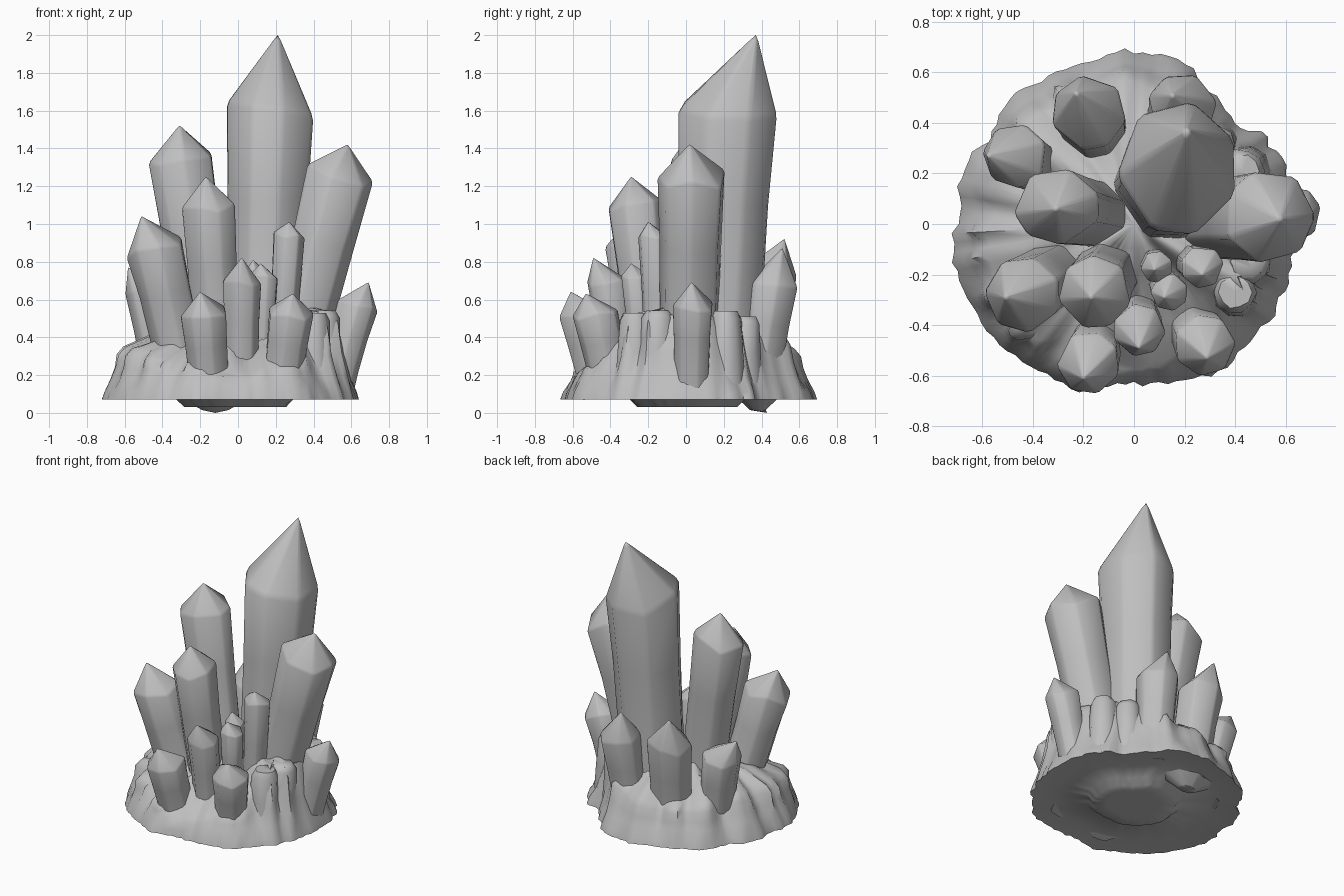
import bpy, bmesh, math, random
from mathutils import Vector, noise

random.seed(4)

start_cube = bpy.data.objects.get("Cube")
if start_cube:
    bpy.data.objects.remove(start_cube)

# One grey stone colour for everything
stone = bpy.data.materials.new("grey_stone")
stone.use_nodes = True
stone.diffuse_color = (0.52, 0.52, 0.52, 1)
stone.node_tree.nodes["Principled BSDF"].inputs["Base Color"].default_value = stone.diffuse_color


def finish(bm, name, angle):
    """Turn a bmesh into a smooth shaded stone object."""
    bmesh.ops.recalc_face_normals(bm, faces=bm.faces)
    mesh = bpy.data.meshes.new(name)
    bm.to_mesh(mesh)
    bm.free()
    mesh.materials.append(stone)
    obj = bpy.data.objects.new(name, mesh)
    bpy.context.collection.objects.link(obj)
    bpy.ops.object.select_all(action='DESELECT')
    obj.select_set(True)
    bpy.context.view_layer.objects.active = obj
    bpy.ops.object.shade_smooth_by_angle(angle=math.radians(angle))


def loft(rings, first, last):
    """Skin rings of points and close both ends with a point."""
    bm = bmesh.new()
    loops = [[bm.verts.new(p) for p in ring] for ring in rings]
    count = len(loops[0])
    for low, high in zip(loops, loops[1:]):
        for i in range(count):
            j = (i + 1) % count
            bm.faces.new((low[i], low[j], high[j], high[i]))
    for loop, point in ((loops[0], first), (loops[-1], last)):
        centre = bm.verts.new(point)
        for i in range(count):
            bm.faces.new((loop[i], loop[(i + 1) % count], centre))
    return bm


def crystal(name, shoulder, tip, radius, root=0.8, stretch=1.0, depth=0.1, sides=7):
    """Leaning prism with softened corners and a pointed crown."""
    shoulder, tip = Vector(shoulder), Vector(tip)
    base = Vector((shoulder.x * root, shoulder.y * root, depth))
    axis = shoulder - base
    lean = axis / axis.z
    turn = random.uniform(0, math.tau)
    corners = []
    for i in range(sides):
        angle = turn + math.tau * (i + random.uniform(-0.2, 0.2)) / sides
        drop = random.uniform(-0.18, 0.18) * radius
        corners += [(angle - 0.08, drop), (angle + 0.08, drop)]

    def ring(centre, size, jag, wobble=0.0):
        points = []
        for angle, drop in corners:
            reach = radius * size * (1 + random.uniform(-wobble, wobble))
            x, y = reach * math.cos(angle), reach * stretch * math.sin(angle)
            z = drop * jag - x * lean.x - y * lean.y
            points.append(centre + Vector((x, y, z)))
        return points

    rings = [ring(base, 0.96, 0),
             ring(base + axis * 0.3, 0.92, 0, 0.02),
             ring(base + axis * 0.65, 0.96, 0, 0.02),
             ring(shoulder - axis.normalized() * radius * 0.06, 1.04, 1),
             ring(shoulder.lerp(tip, 0.06), 0.99, 1),
             ring(shoulder.lerp(tip, 0.93), 0.09, 0)]
    finish(loft(rings, base, tip), name, 50)


# Large crystals: shoulder centre, tip, radius, how far in the root sits, depth stretch
LARGE = {
    "main_crystal": ((.175, .22, 1.59), (.21, .37, 2), .225, .72, 1.12),
    "tall_left_crystal": ((-.305, .07, 1.35), (-.31, .06, 1.52), .162, .46, .88),
    "tall_right_crystal": ((.535, .03, 1.25), (.58, .02, 1.42), .172, .5, 1.02),
    "middle_crystal": ((-.155, -.27, 1.09), (-.17, -.29, 1.25), .137, .65, 1),
    "left_crystal": ((-.44, -.28, .87), (-.51, -.29, 1.04), .142, .65, 1),
}
for name, shape in LARGE.items():
    crystal(name, *shape, depth=.22)

# Small crystals round the rim and in the middle: shoulder centre, tip, radius
SMALL = {
    "back_left_crystal": ((-.18, .44, .72), (-.23, .52, .92), .14),
    "back_right_crystal": ((.19, .46, .68), (.15, .51, .87), .13),
    "outer_left_crystal": ((-.47, .27, .64), (-.58, .27, .77), .12),
    "outer_right_crystal": ((.63, .04, .57), (.69, .03, .69), .105),
    "front_left_crystal": ((-.18, -.55, .52), (-.2, -.61, .64), .118),
    "front_right_crystal": ((.28, -.48, .53), (.29, -.53, .63), .115),
    "front_centre_crystal": ((.02, -.42, .69), (.02, -.49, .82), .098),
    "slim_crystal": ((.27, -.17, .94), (.27, -.2, 1.01), .08),
    "short_crystal": ((.14, -.27, .72), (.12, -.29, .79), .07),
    "tiny_crystal": ((.09, -.17, .74), (.08, -.18, .81), .06),
}
for name, shape in SMALL.items():
    crystal(name, *shape)

# Rock mound: foot radius and ledge height at even steps round the circle
FOOT = [.64, .64, .63, .56, .6, .67, .68, .66, .67, .69, .67, .71,
        .70, .73, .71, .70, .70, .67, .63, .64, .67, .65, .66, .64]
LEDGE = [.53, .52, .46, .34, .32, .34, .35, .35, .27, .23, .27, .52]
SEGMENTS = 120


def around(table, turn):
    """Smoothly read a table that wraps round the circle."""
    place = (turn % 1) * len(table)
    i = int(place)
    t = place - i
    t = t * t * (3 - 2 * t)
    return table[i % len(table)] * (1 - t) + table[(i + 1) % len(table)] * t


def mound_column(turn):
    """Points from the underside, over the foot and ledge, inwards."""
    c, s = math.cos(math.tau * turn), math.sin(math.tau * turn)
    flute = noise.noise((c * 5, s * 5, 1)) * 0.05 + noise.noise((c * 10, s * 10, 7)) * 0.04
    bump = noise.noise((c * 4, s * 4, 3))
    spike = abs(noise.noise((c * 8, s * 8, 2))) * 0.07
    foot = around(FOOT, turn) * (0.99 + flute * 0.5)
    height = around(LEDGE, turn) * (1 + bump * 0.1)
    reach = 0.95 - height * 0.25 + flute * 1.6
    profile = [(.25, .03), (.4, .03), (.46, .07), (.8, .085), (1 + spike, .07),
               (.985 + spike * .8, .11), (.945 + flute * .5, .18 + bump * .03),
               ((.95 + reach) / 2, .1 + height * .4),
               (reach + .01, height * .88), (reach - .04, height)]
    for u in (.62, .45, .3, .15):
        rise = (.55 - height) * (1 - u / reach)
        profile.append((u, height + rise + noise.noise((c * u * 9, s * u * 9, 5)) * .07))
    return [Vector((c * foot * u, s * foot * u, z)) for u, z in profile]


columns = [mound_column(i / SEGMENTS) for i in range(SEGMENTS)]
finish(loft(list(zip(*columns)), (0, 0, .03), (0, 0, .55)), "rock_mound", 55)


def rock_column(name, x, y, radius=0.085, bottom=0.12, sides=10):
    """Stubby rock standing just above the ledge."""
    top = around(LEDGE, math.atan2(y, x) / math.tau) + 0.02
    rings = []
    for size, z in ((1.3, bottom), (1.1, (bottom + top) / 2), (1, top - .04), (.75, top)):
        ring = []
        for i in range(sides):
            angle = math.tau * i / sides
            reach = radius * size * random.uniform(.92, 1.08)
            ring.append((x + reach * math.cos(angle), y + reach * math.sin(angle), z))
        rings.append(ring)
    finish(loft(rings, (x, y, bottom), (x, y, top)), name, 60)


rock_column("right_rock", .45, -.15)
rock_column("front_right_rock", .4, -.27)
rock_column("back_right_rock", .43, .21)
rock_column("back_rock", .31, .31)

# Wide nub under the back of the mound
nub = [[(-.12 + r * math.cos(math.tau * i / 8), .38 + r * .6 * math.sin(math.tau * i / 8), z)
        for i in range(8)] for r, z in ((.2, .09), (.07, .015))]
finish(loft(nub, (-.12, .38, .09), (-.12, .43, 0)), "underside_nub", 50)
